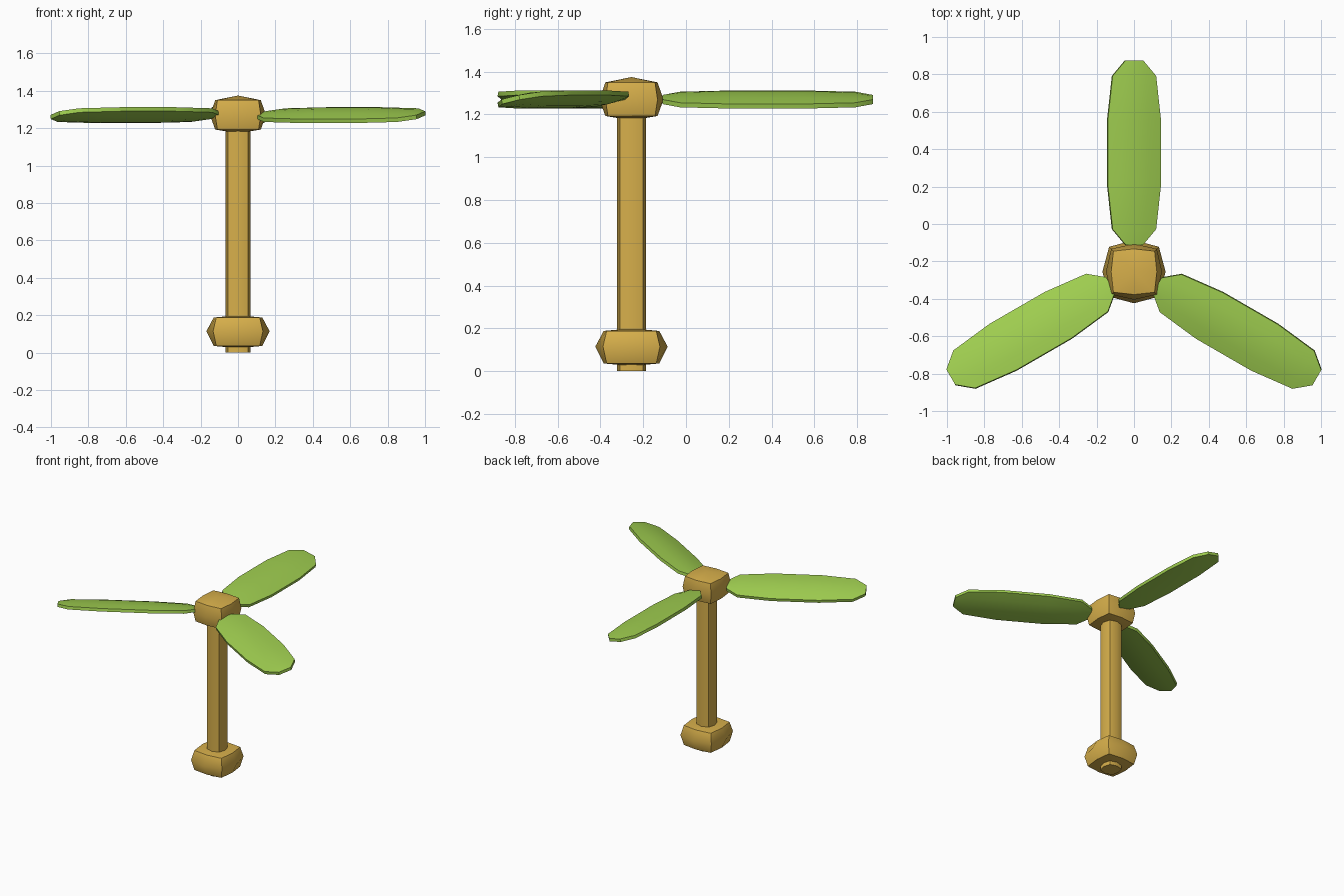
import bpy, bmesh, math
from mathutils import Matrix, Vector

cube = bpy.data.objects.get("Cube")
if cube:
    bpy.data.objects.remove(cube, do_unlink=True)

AXIS_Y = -0.255
BLADE_Z = 1.27


def material(name, rgb):
    m = bpy.data.materials.new(name)
    m.use_nodes = True
    m.diffuse_color = (*rgb, 1)
    m.node_tree.nodes["Principled BSDF"].inputs["Base Color"].default_value = (*rgb, 1)
    return m


gold = material("gold", (0.68, 0.43, 0.07))
green = material("leaf green", (0.35, 0.62, 0.08))


def finish(name, bm, mat):
    """Turn the bmesh into an object with soft faces and sharp corners."""
    bmesh.ops.recalc_face_normals(bm, faces=bm.faces)
    me = bpy.data.meshes.new(name)
    bm.to_mesh(me)
    bm.free()
    me.materials.append(mat)
    ob = bpy.data.objects.new(name, me)
    bpy.context.collection.objects.link(ob)
    bpy.ops.object.select_all(action='DESELECT')
    ob.select_set(True)
    bpy.context.view_layer.objects.active = ob
    bpy.ops.object.shade_smooth_by_angle(angle=math.radians(42))
    return ob


def bridge(bm, rings):
    for a, b in zip(rings, rings[1:]):
        n = len(a)
        for i in range(n):
            bm.faces.new((a[i], a[(i + 1) % n], b[(i + 1) % n], b[i]))


def bulged_square(name, profile, low, high):
    """Stack of squares with bulged sides; profile holds (z, mid, corner)."""
    bm = bmesh.new()
    rings = []
    for z, mid, corner in profile:
        ring = []
        for i in range(8):
            r = corner * math.sqrt(2) if i % 2 else mid
            a = i * math.pi / 4
            ring.append(bm.verts.new((r * math.cos(a), AXIS_Y + r * math.sin(a), z)))
        rings.append(ring)
    bridge(bm, rings)
    # shallow pointed caps
    for ring, z in ((rings[0], low), (rings[-1], high)):
        tip = bm.verts.new((0, AXIS_Y, z))
        for i in range(8):
            bm.faces.new((ring[i], ring[(i + 1) % 8], tip))
    return finish(name, bm, gold)


# Shaft, lower knob and hub
bulged_square("shaft", [(0, 0.068, 0.053), (1.22, 0.068, 0.053)], 0, 1.22)
bulged_square("lower_knob",
              [(0.036, 0.13, 0.116), (0.115, 0.169, 0.133), (0.188, 0.13, 0.116)],
              0.024, 0.2)
bulged_square("hub",
              [(1.193, 0.122, 0.11), (1.27, 0.15, 0.122), (1.35, 0.122, 0.11)],
              1.173, 1.375)

# Blades: lens section lofted along the length, then pitched
HALF = [(0.493, 0.048, 0.011), (0.41, 0.119, 0.022), (0.17, 0.146, 0.03)]
STATIONS = [(-y, w, h) for y, w, h in HALF] + HALF[::-1]
COLUMNS = (-1, -0.5, 0, 0.5, 1)


def blade(name, angle):
    bm = bmesh.new()
    rings = []
    for y, w, h in STATIONS:
        edge = min(h, 0.011)
        lens = [(c * w, edge + (h - edge) * (1 - c * c)) for c in COLUMNS]
        ring = [(x, y, t) for x, t in lens] + [(x, y, -t) for x, t in lens[::-1]]
        rings.append([bm.verts.new(p) for p in ring])
    bridge(bm, rings)
    bm.faces.new(rings[0])
    bm.faces.new(rings[-1])
    place = (Matrix.Translation((0, AXIS_Y, BLADE_Z))
             @ Matrix.Rotation(angle, 4, 'Z')
             @ Matrix.Translation((0, 0.637, 0))
             @ Matrix.Rotation(math.radians(12.5), 4, 'Y'))
    bm.transform(place)
    return finish(name, bm, green)


for i, side in enumerate(("back", "right", "left")):
    blade(side + "_blade", i * math.tau / 3)
